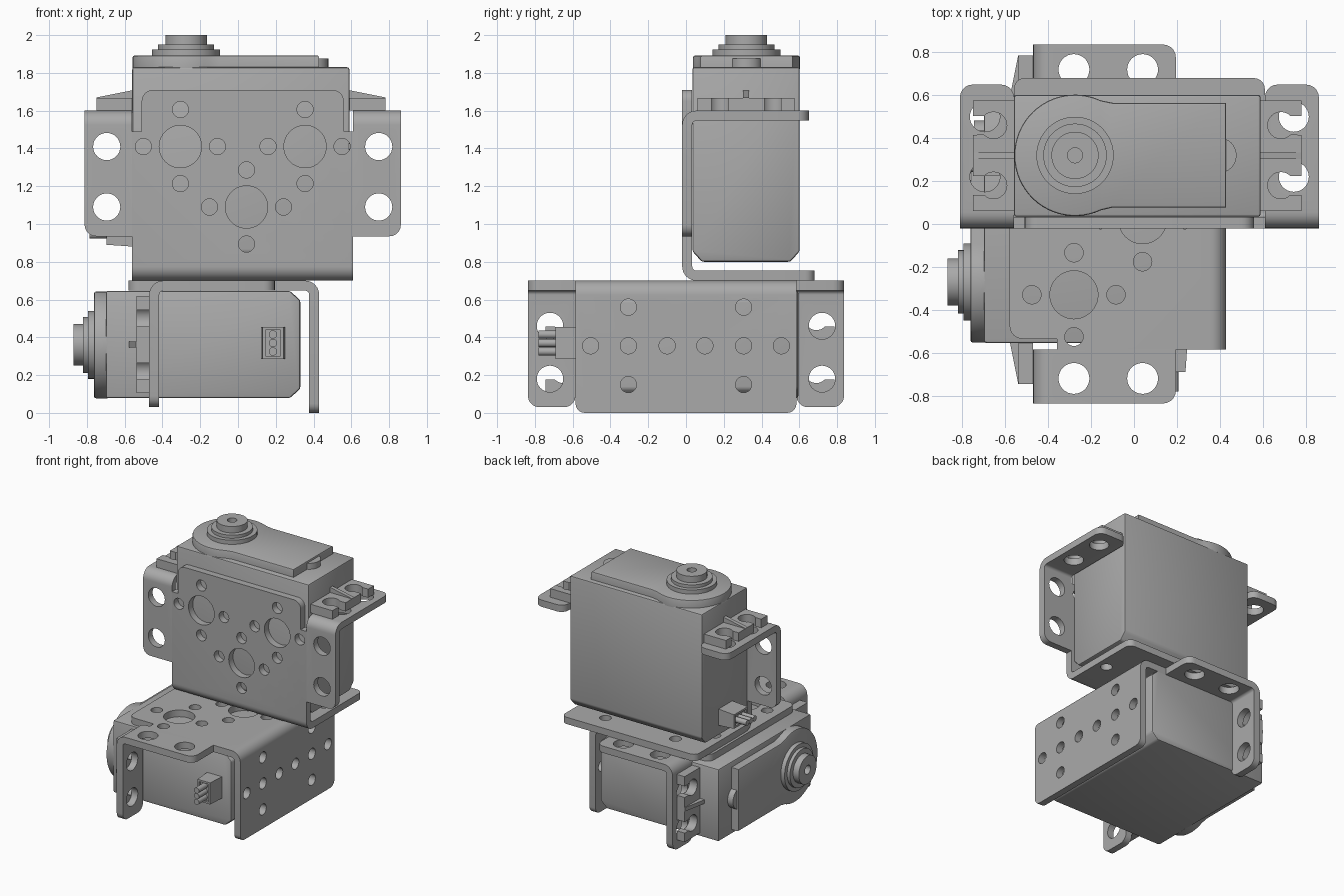
import bpy, bmesh, math
from mathutils import Matrix

cube = bpy.data.objects.get("Cube")
if cube:
    bpy.data.objects.remove(cube)

grey = bpy.data.materials.new("plain grey")
grey.use_nodes = True
COLOUR = (0.40, 0.40, 0.40, 1)
grey.diffuse_color = COLOUR
grey.node_tree.nodes["Principled BSDF"].inputs["Base Color"].default_value = COLOUR

# Placement of the two identical units: upright, and lying on its back below
LYING = Matrix(((0, 0, -1, 1.13), (1, 0, 0, 0), (0, -1, 0, 0.68), (0, 0, 0, 1)))
BRACKET = {"upper": Matrix(), "lower": Matrix.Translation((0, -0.025, 0)) @ LYING}
SERVO = {"upper": Matrix(), "lower": Matrix.Translation((0, 0.005, 0)) @ LYING}


def prism(points, lo, hi, axis):
    """Closed outline extruded along x, y or z."""
    bm = bmesh.new()
    place = {"x": lambda u, v, w: (w, u, v), "y": lambda u, v, w: (u, w, v),
             "z": lambda u, v, w: (u, v, w)}[axis]
    ends = [[bm.verts.new(place(u, v, w)) for u, v in points] for w in (lo, hi)]
    bm.faces.new(ends[0])
    bm.faces.new(ends[1])
    n = len(points)
    for i in range(n):
        j = (i + 1) % n
        bm.faces.new((ends[0][i], ends[0][j], ends[1][j], ends[1][i]))
    bmesh.ops.recalc_face_normals(bm, faces=bm.faces)
    return bm


def arc(u, v, r, start, end, steps=8):
    return [(u + r * math.cos(math.radians(start + (end - start) * i / steps)),
             v + r * math.sin(math.radians(start + (end - start) * i / steps)))
            for i in range(steps + 1)]


def disc(u, v, r, lo, hi, axis, sides=32):
    return prism(arc(u, v, r, 0, 360 - 360 / sides, sides - 1), lo, hi, axis)


def box(x0, x1, y0, y1, z0, z1):
    return prism([(x0, y0), (x1, y0), (x1, y1), (x0, y1)], z0, z1, "z")


def merged(parts):
    bm = bmesh.new()
    for part in parts:
        mesh = bpy.data.meshes.new("scratch")
        part.to_mesh(mesh)
        part.free()
        bm.from_mesh(mesh)
        bpy.data.meshes.remove(mesh)
    return bm


def soften(bm, amount, rule=lambda e: True, segments=2):
    bmesh.ops.bevel(bm, geom=[e for e in bm.edges if rule(e)], offset=amount,
                    segments=segments, profile=0.5, affect="EDGES")
    return bm


def to_object(bm, name):
    mesh = bpy.data.meshes.new(name)
    bm.to_mesh(mesh)
    bm.free()
    obj = bpy.data.objects.new(name, mesh)
    bpy.context.scene.collection.objects.link(obj)
    return obj


def build(name, bm, frames, cutters=()):
    """Cut the part, then place one copy in each unit."""
    obj = to_object(bm, name)
    if cutters:
        tool = to_object(merged(cutters), name + "_cutter")
        tool.hide_render = True
        mod = obj.modifiers.new("cut", "BOOLEAN")
        mod.operation, mod.solver, mod.object = "DIFFERENCE", "EXACT", tool
        graph = bpy.context.evaluated_depsgraph_get()
        mesh = bpy.data.meshes.new_from_object(obj.evaluated_get(graph))
        obj.modifiers.clear()
        obj.data = mesh
        bpy.data.objects.remove(tool)
    mesh = obj.data
    mesh.materials.clear()
    mesh.materials.append(grey)
    mesh.shade_smooth()
    mesh.set_sharp_from_angle(angle=math.radians(30))
    obj.name = "upper_" + name
    obj.matrix_world = frames["upper"]
    twin = bpy.data.objects.new("lower_" + name, mesh)
    bpy.context.scene.collection.objects.link(twin)
    twin.matrix_world = frames["lower"]


# ---- Bent sheet bracket ----
FRONT, THICK, BEND, MID = -0.02, 0.053, 0.075, 0.025


def angle_strip(x0, x1, corner, way, plate_end, flange_end):
    """L-shaped sheet: upright plate and a flange going back, with a round bend."""
    def bend(r, a, b):
        return [(u, corner + way * v) for u, v in arc(FRONT + BEND, BEND, r, a, b)]
    outline = [(FRONT, plate_end)] + bend(BEND, 180, 270)
    outline += [(flange_end, corner), (flange_end, corner + way * THICK)]
    outline += bend(BEND - THICK, 270, 180) + [(FRONT + THICK, plate_end)]
    return prism(outline, x0, x1, "x")


def at(e, index, value):
    return all(abs(v.co[index] - value) < 1e-4 for v in e.verts)


def crosswise(e):
    return abs(e.verts[0].co.x - e.verts[1].co.x) < 1e-4


# Centre sheet with three hole rosettes, a row of flange holes and two notches
holes = []
for x, z in ((-0.305, 1.41), (0.355, 1.41), (0.045, 1.09)):
    holes.append(disc(x, z, 0.112, -0.1, 0.1, "y", 40))
    for dx, dz in ((1, 0), (-1, 0), (0, 1), (0, -1)):
        holes.append(disc(x + 0.196 * dx, z + 0.196 * dz, 0.043, -0.1, 0.1, "y", 20))
for side in (-1, 1):
    for step in (0.1, 0.305, 0.505):
        holes.append(disc(MID + side * step, 0.325, 0.043, 0.6, 0.8, "z", 20))
    for y in (0.12, 0.53):
        holes.append(disc(MID + side * 0.305, y, 0.043, 0.6, 0.8, "z", 20))
    edge = [(0.65, 1.49), (0.535, 1.49)] + arc(0.475, 1.65, 0.06, 0, 90, 6)
    edge += [(0.475, 1.8), (0.65, 1.8)]
    holes.append(prism([(MID + side * u, v) for u, v in edge], -0.1, 0.1, "y"))
centre = angle_strip(-0.56, 0.61, 0.7, 1, 1.71, 0.68)
soften(centre, 0.05, lambda e: crosswise(e) and at(e, 1, 0.68), 5)
build("bracket_centre", centre, BRACKET, holes)

# Side wings with their folded mounting ears
for side, label in ((1, "left"), (-1, "right")):
    inner, outer = MID + side * 0.585, MID + side * 0.837
    wing = angle_strip(min(inner, outer), max(inner, outer), 1.6, -1, 0.935, 0.65)
    soften(wing, 0.06, lambda e: crosswise(e) and
           (at(e, 1, 0.65) or (at(e, 2, 0.935) and at(e, 0, outer))), 5)
    x = MID + side * 0.72
    cuts = [disc(x, z, 0.072, -0.1, 0.1, "y") for z in (1.09, 1.41)]
    cuts += [disc(x, y, 0.07, 1.5, 1.7, "z") for y in (0.22, 0.5)]
    build("bracket_wing_" + label, wing, BRACKET, cuts)

# ---- Servo ----
X0, X1, Y0, Y1 = -0.56, 0.59, 0.034, 0.602
CX, CY, SX, SY = -0.275, 0.32, 0.015, 0.318

# Case with sloped lower edges
case = prism([(Y0 + 0.05, 0.8), (Y1 - 0.05, 0.8), (Y1, 0.855), (Y1, 1.83),
              (Y0, 1.83), (Y0, 0.855)], X0, X1, "x")
build("servo_case", soften(case, 0.012), SERVO)

# Lid: round around the shaft, straight beyond it
lid = arc(CX, CY, 0.283, 65, 295, 40) + [(-0.1, 0.077), (0.43, 0.077), (0.43, 0.565), (-0.1, 0.565)]
build("servo_lid", soften(prism(lid, 1.82, 1.892, "z"), 0.01, lambda e: at(e, 2, 1.892)), SERVO)
build("servo_lid_nub", disc(0.395, CY, 0.083, 1.82, 1.877, "z"), SERVO)

# Stepped output shaft with a centre hole
shaft = []
for r, top in ((0.18, 1.925), (0.148, 1.95), (0.11, 2.0)):
    shaft += [(r, top)]
build("shaft_collar", merged([disc(CX, CY, r, 1.87, top, "z", 48) for r, top in shaft[:2]]), SERVO)
build("output_shaft", disc(CX, CY, 0.11, 1.88, 2.0, "z", 48), SERVO,
      [disc(CX, CY, 0.035, 1.95, 2.1, "z", 24)])

# Mounting lugs with open screw slots and a sloped rib
for side, label in ((1, "left"), (-1, "right")):
    def span(u, v):
        return sorted((SX + side * u, SX + side * v))
    lug = box(*span(0.565, 0.765), 0.06, 0.575, 1.6, 1.668)
    cuts = []
    for y in (0.18, 0.46):
        keyhole = arc(0.67, y, 0.062, 45, 315, 24) + [(0.8, y - 0.044), (0.8, y + 0.044)]
        cuts.append(prism([(SX + side * u, v) for u, v in keyhole], 1.5, 1.8, "z"))
    build("servo_lug_" + label, lug, SERVO, cuts)
    rib = [(0.565, 1.65), (0.765, 1.65), (0.765, 1.67), (0.565, 1.71)]
    build("lug_rib_" + label,
          prism([(SX + side * u, v) for u, v in rib], SY - 0.015, SY + 0.015, "y"), SERVO)

# Cable plug: tapered block and three pins
plug = prism([(-0.55, 0.88), (-0.695, 0.89), (-0.695, 1.0), (-0.55, 1.01)], 0.225, 0.395, "y")
build("cable_plug", plug, SERVO, [box(-0.75, -0.68, 0.24, 0.38, 0.905, 0.985)])
build("cable_pins", merged([disc(y, 0.945, 0.022, -0.785, -0.67, "x", 16)
                            for y in (0.265, 0.31, 0.355)]), SERVO)
